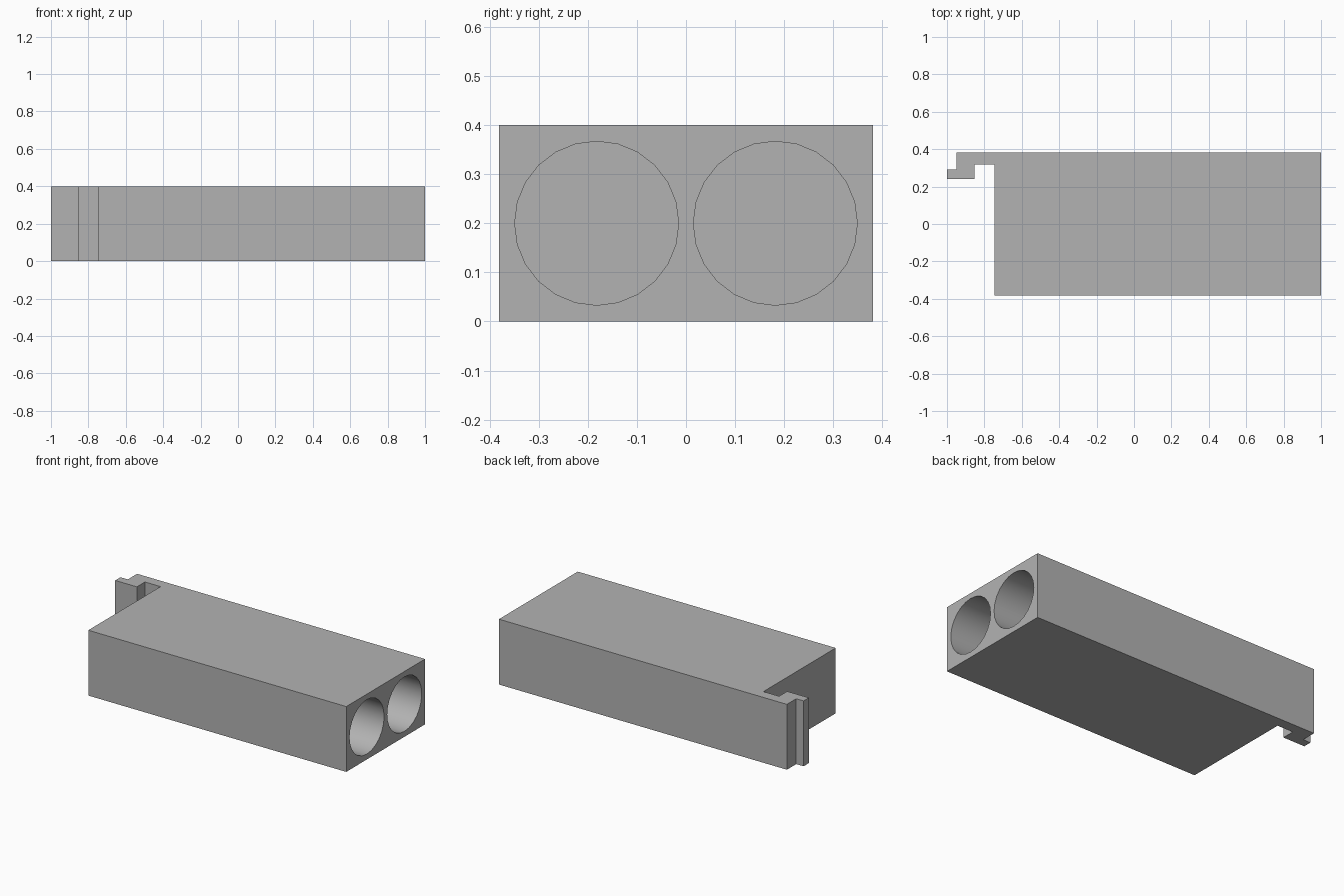
import bpy, bmesh, math

cube = bpy.data.objects.get("Cube")
if cube:
    bpy.data.objects.remove(cube)

HEIGHT = 0.4
BACK = 0.381
BODY_LEFT = -0.747
HOLE_END = -0.71

grey = bpy.data.materials.new("plain grey")
grey.use_nodes = True
colour = (0.45, 0.45, 0.45, 1)
grey.diffuse_color = colour
grey.node_tree.nodes["Principled BSDF"].inputs["Base Color"].default_value = colour


def prism(name, outline, height):
    """Extrude a plan outline upward from the ground."""
    bm = bmesh.new()
    base = bm.faces.new([bm.verts.new((x, y, 0)) for x, y in outline])
    top = bmesh.ops.extrude_face_region(bm, geom=[base])["geom"]
    bmesh.ops.translate(bm, vec=(0, 0, height),
                        verts=[v for v in top if isinstance(v, bmesh.types.BMVert)])
    bmesh.ops.recalc_face_normals(bm, faces=bm.faces)
    mesh = bpy.data.meshes.new(name)
    bm.to_mesh(mesh)
    bm.free()
    mesh.materials.append(grey)
    obj = bpy.data.objects.new(name, mesh)
    bpy.context.collection.objects.link(obj)
    return obj


# Block with the stepped latch at its back corner
body = prism("latched_block", [
    (1, -BACK), (1, BACK), (-0.95, BACK), (-0.95, 0.291), (-1, 0.291),
    (-1, 0.24), (-0.853, 0.24), (-0.853, 0.318), (BODY_LEFT, 0.318),
    (BODY_LEFT, -BACK)], HEIGHT)

# Two blind round bores opening on the +x end
length = 1.1 - HOLE_END
for side in (-1, 1):
    bpy.ops.mesh.primitive_cylinder_add(
        vertices=24, radius=0.167, depth=length,
        location=(HOLE_END + length / 2, side * 0.182, HEIGHT / 2),
        rotation=(0, math.pi / 2, 0))
    cutter = bpy.context.object
    cutter.name = "bore_cutter"
    cutter.data.materials.append(grey)
    cutter.hide_render = True
    bore = body.modifiers.new("bore", 'BOOLEAN')
    bore.operation = 'DIFFERENCE'
    bore.solver = 'EXACT'
    bore.object = cutter
    bpy.ops.object.select_all(action='DESELECT')
    bpy.context.view_layer.objects.active = body
    body.select_set(True)
    bpy.ops.object.modifier_apply(modifier=bore.name)
    bpy.data.objects.remove(cutter)

# Smooth bore walls, crisp block edges
bpy.ops.object.shade_smooth_by_angle(angle=math.radians(30))
